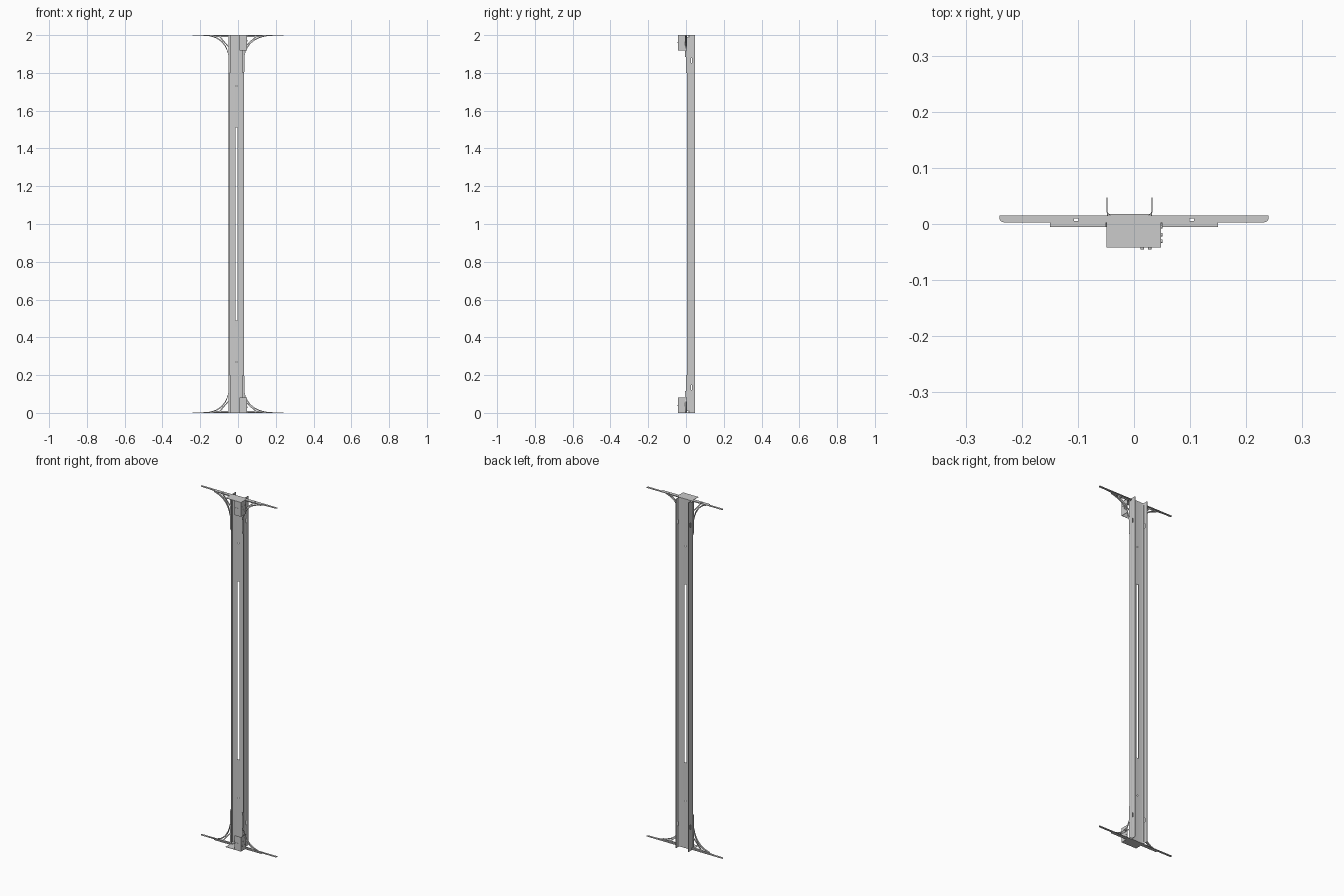
import bpy, bmesh, math
from mathutils import Matrix

if "Cube" in bpy.data.objects:
    bpy.data.objects.remove(bpy.data.objects["Cube"])

H = 2.0
XL, XR = -0.049, 0.033      # outer faces of the channel
XC = (XL + XR) / 2


def finish(name, bm):
    bmesh.ops.recalc_face_normals(bm, faces=bm.faces)
    me = bpy.data.meshes.new(name)
    bm.to_mesh(me)
    bm.free()
    ob = bpy.data.objects.new(name, me)
    bpy.context.collection.objects.link(ob)
    return ob


def prism(name, pts, place, lo, hi):
    """Extrude a 2D outline from lo to hi; place(u, v, w) gives the 3D point."""
    bm = bmesh.new()
    a = [bm.verts.new(place(u, v, lo)) for u, v in pts]
    b = [bm.verts.new(place(u, v, hi)) for u, v in pts]
    n = len(pts)
    bm.faces.new(a)
    bm.faces.new(b)
    for i in range(n):
        j = (i + 1) % n
        bm.faces.new((a[i], a[j], b[j], b[i]))
    return finish(name, bm)


def box(name, x0, x1, y0, y1, z0, z1):
    return prism(name, [(x0, y0), (x1, y0), (x1, y1), (x0, y1)],
                 lambda u, v, w: (u, v, w), z0, z1)


def screw(name, loc, axis, r=0.003, depth=0.004):
    bm = bmesh.new()
    rot = Matrix.Rotation(math.pi / 2, 4, axis)
    bmesh.ops.create_cone(bm, cap_ends=True, segments=12, radius1=r, radius2=r,
                          depth=depth, matrix=Matrix.Translation(loc) @ rot)
    return finish(name, bm)


def cut(ob, cutters):
    for c in cutters:
        m = ob.modifiers.new("cut", 'BOOLEAN')
        m.operation, m.solver, m.object = 'DIFFERENCE', 'EXACT', c
        bpy.context.view_layer.objects.active = ob
        bpy.ops.object.modifier_apply(modifier=m.name)
        bpy.data.objects.remove(c)


def arc(cx, cy, r, a0, a1, n=5):
    return [(cx + r * math.cos(math.radians(a0 + (a1 - a0) * i / n)),
             cy + r * math.sin(math.radians(a0 + (a1 - a0) * i / n))) for i in range(n + 1)]


# Channel upright: U section with rounded bends, open towards the back
t, r, yw, yb = 0.002, 0.007, 0.0155, 0.047
outline = ([(XL, yb)] + arc(XL + r, yw + r, r, 180, 270) + arc(XR - r, yw + r, r, 270, 360)
           + [(XR, yb), (XR - t, yb)] + arc(XR - r, yw + r, r - t, 360, 270)
           + arc(XL + r, yw + r, r - t, 270, 180) + [(XL + t, yb)])
channel = prism("channel_upright", outline, lambda u, v, w: (u, v, w), 0, H)

# Long web slot, small web holes and side slots
cutters = [box("slot_cutter", XC - 0.006, XC + 0.006, 0.005, 0.03, 0.49, 1.51)]
for z in (0.135, H - 0.135):
    cutters.append(box("side_cutter", -0.1, 0.1, 0.026, 0.032, z - 0.013, z + 0.013))
for z in (0.27, H - 0.27):
    cutters.append(box("hole_cutter", XC - 0.003, XC + 0.003, 0.005, 0.03, z - 0.003, z + 0.003))
cut(channel, cutters)

# Thin front edge lips along the channel
for side, x in (("left", XL + 0.001), ("right", XR - 0.003)):
    box("front_lip_" + side, x, x + 0.002, 0.004, yw + 0.006, 0.01, H - 0.01)

# End fittings, the same at the bottom and mirrored at the top
for end in ("bottom", "top"):
    def Z(z, top=(end == "top")):
        return H - z if top else z

    def ebox(name, x0, x1, y0, y1, z0, z1):
        return box(name + "_" + end, x0, x1, y0, y1, *sorted((Z(z0), Z(z1))))

    # Corner bracket: end plate, side cheek, front tab
    ebox("end_plate", XL, 0.048, -0.042, yw, 0, 0.002)
    ebox("side_cheek", 0.046, 0.048, -0.042, 0.004, 0.002, 0.082)
    ebox("front_tab", 0.008, 0.046, -0.042, -0.040, 0.002, 0.082)
    ebox("web_clip", XL + 0.008, XR - 0.008, yw - 0.002, yw, 0.002, 0.016)
    for i, (y, z) in enumerate(((-0.005, 0.03), (-0.019, 0.05), (-0.031, 0.03))):
        screw(f"side_screw_{end}_{i}", (0.0485, y, Z(z)), 'Y')
    for i, x in enumerate((0.015, 0.028)):
        screw(f"front_screw_{end}_{i}", (x, -0.043, Z(0.04)), 'X')

    for s, side in ((-1, "left"), (1, "right")):
        wall = -XL if s < 0 else XR
        place = lambda u, v, w, s=s: (s * u, v, Z(w))
        upright = lambda u, v, w, s=s: (s * u, w, Z(v))

        # Flat arm with rounded front corner and a small fixing slot
        arm = [(0.03, 0.003)] + arc(0.232, 0.011, 0.008, -90, 0) + [(0.24, 0.015), (0.03, 0.015)]
        a = prism(f"arm_{end}_{side}", arm, place, 0, 0.003)
        xs = sorted((s * 0.099, s * 0.107))
        cut(a, [box("arm_cutter", xs[0], xs[1], 0.005, 0.010, Z(0) - 0.02, Z(0) + 0.02)])

        # Folded stiffening rib under the arm, tapering towards its tip
        prism(f"arm_rib_{end}_{side}", [(0.04, 0.002), (0.2, 0.002), (0.15, 0.006), (0.1, 0.010),
              (0.04, 0.010)], upright, 0.003, 0.005)
        # Lower flange of the brace along the arm
        prism(f"brace_foot_{end}_{side}", [(0.05, 0.0), (0.15, 0.0), (0.15, 0.003), (0.05, 0.005)],
              upright, -0.005, 0.003)
        # Vertical leg fixed against the channel
        prism(f"brace_leg_{end}_{side}", [(wall - 0.008, 0.004), (wall, 0.004), (wall + 0.002, 0.1),
              (wall, 0.2), (wall - 0.008, 0.2)], upright, 0.0, 0.004)
        # Curved brace between the leg and the arm
        n = 8
        curve = lambda k, d: [((1 - q) ** 2 * wall + 2 * q * (1 - q) * (wall + 0.018 - d) + q * q * 0.15,
                               (1 - q) ** 2 * 0.115 + 2 * q * (1 - q) * (0.022 - d) + q * q * 0.006 - d * 0.5)
                              for q in [i / k for i in range(k + 1)]]
        prism(f"curved_brace_{end}_{side}", curve(n, 0) + curve(n, 0.006)[::-1],
              upright, -0.005, 0.003)
        # Straight strut inside the corner
        prism(f"strut_{end}_{side}", [(wall, 0.06), (wall, 0.066), (0.1, 0.009), (0.094, 0.006)],
              upright, 0.0, 0.003)

# Smooth shading on the channel bends only
bpy.ops.object.select_all(action='DESELECT')
channel.select_set(True)
bpy.context.view_layer.objects.active = channel
bpy.ops.object.shade_smooth_by_angle(angle=math.radians(30))
